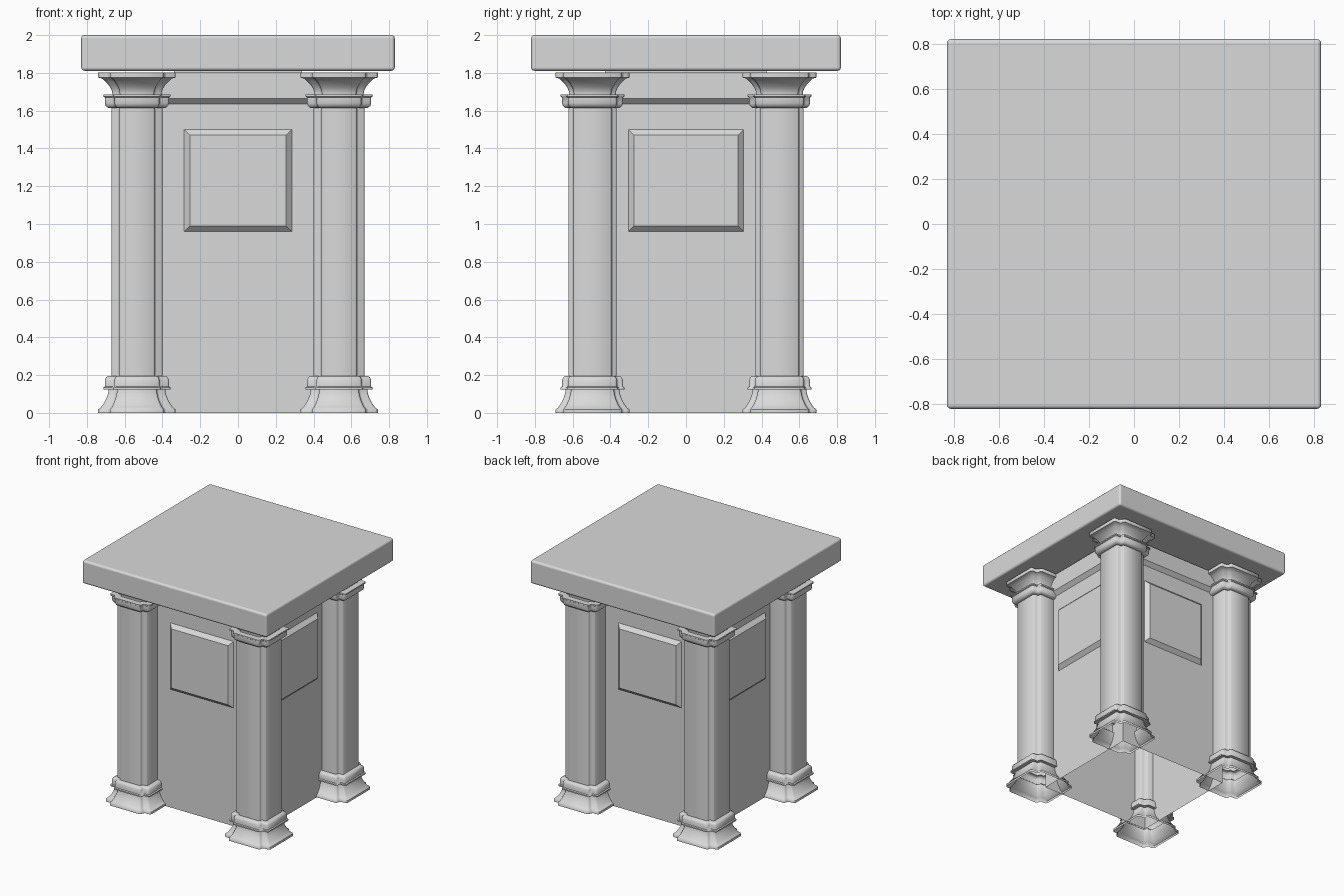
import bpy
import bmesh
from math import radians

cube = bpy.data.objects.get("Cube")
if cube:
    bpy.data.objects.remove(cube, do_unlink=True)

stone = bpy.data.materials.new("light_grey_stone")
stone.use_nodes = True
GREY = (0.7, 0.7, 0.7, 1)
stone.diffuse_color = GREY
stone.node_tree.nodes["Principled BSDF"].inputs["Base Color"].default_value = GREY


def finish(name, bm, smooth):
    bmesh.ops.recalc_face_normals(bm, faces=bm.faces)
    mesh = bpy.data.meshes.new(name)
    bm.to_mesh(mesh)
    bm.free()
    obj = bpy.data.objects.new(name, mesh)
    bpy.context.collection.objects.link(obj)
    mesh.materials.append(stone)
    if smooth:
        bpy.ops.object.select_all(action='DESELECT')
        obj.select_set(True)
        bpy.context.view_layer.objects.active = obj
        bpy.ops.object.shade_smooth_by_angle(angle=radians(50))
    return obj


def loft(name, rings, caps=(), smooth=False):
    """Skin a stack of equal-length closed loops; caps lists the loops to fill."""
    bm = bmesh.new()
    loops = [[bm.verts.new(p) for p in ring] for ring in rings]
    n = len(loops[0])
    for a, b in zip(loops, loops[1:]):
        for i in range(n):
            j = (i + 1) % n
            bm.faces.new((a[i], a[j], b[j], b[i]))
    for k in caps:
        bm.faces.new(loops[k])
    return finish(name, bm, smooth)


def rect(hx, hy, z):
    return [(-hx, -hy, z), (hx, -hy, z), (hx, hy, z), (-hx, hy, z)]


BX, BY = 0.497, 0.462     # core half sizes
CX, CY = 0.535, 0.495     # column centres
OUT = 0.03                # relief of panels and frieze

# Hollow core walls, open below, rising into a frieze with a sloped underside
loft("core_walls", [rect(BX, BY, 0), rect(BX, BY, 1.635),
                    rect(BX + OUT, BY + OUT, 1.665),
                    rect(BX + OUT, BY + OUT, 1.803)])
loft("bearing_course", [rect(0.34, 0.43, 1.80), rect(0.34, 0.43, 1.812)])

# Roof slab with rounded edges
roof = loft("roof_slab", [rect(0.83, 0.82, 1.811), rect(0.83, 0.82, 2)], caps=(0, -1))
bevel = roof.modifiers.new("rounded_edges", 'BEVEL')
bevel.width = 0.018
bevel.segments = 3
bevel.harden_normals = True
roof.data.shade_smooth()

# Raised panels with chamfered borders on all four sides
Z0, Z1 = 0.96, 1.50


def panel(name, half, place):
    def ring(inset, out):
        h = half - inset
        return [place(u, out, z) for u, z in ((-h, Z0 + inset), (h, Z0 + inset),
                                              (h, Z1 - inset), (-h, Z1 - inset))]
    loft(name, [ring(0, 0), ring(OUT, OUT)], caps=(-1,))


for s, front, side in ((-1, "front", "right"), (1, "back", "left")):
    panel(front + "_panel", 0.285, lambda u, o, z: (u, s * (BY + o), z))
    panel(side + "_panel", 0.305, lambda u, o, z: (s * (BX + o), u, z))


# Columns: stepped-corner plan swept along a moulded profile
def flare(r0, z0, r1, z1, steps=6):
    """Hollow curve that starts wide at z0 and straightens towards z1."""
    return [(r1 + (r0 - r1) * (1 - t) ** 1.8, z0 + (z1 - z0) * t)
            for t in (i / steps for i in range(steps + 1))]


base = ([(0.205, 0), (0.205, 0.018)]
        + flare(0.19, 0.03, 0.15, 0.125)
        + [(0.178, 0.125), (0.178, 0.135), (0.17, 0.14), (0.17, 0.175),
           (0.162, 0.19), (0.152, 0.195), (0.135, 0.195)])
capital = ([(0.135, 1.615), (0.152, 1.615), (0.165, 1.625), (0.17, 1.64), (0.17, 1.67),
            (0.178, 1.675), (0.178, 1.685), (0.13, 1.685)]
           + flare(0.185, 1.77, 0.13, 1.69)[::-1]
           + [(0.205, 1.775), (0.205, 1.803)])


def plan(cx, cy, r, z):
    ax, ay = r, r * 0.95           # arm reach
    ix, iy = r * 0.70, r * 0.76    # arm half width
    e = r * 0.06                   # eased corners
    corner = [(ax, iy - e), (ax - e, iy), (ix + e, iy),
              (ix, iy + e), (ix, ay - e), (ix - e, ay)]
    pts = (corner + [(-x, y) for x, y in reversed(corner)]
           + [(-x, -y) for x, y in corner] + [(x, -y) for x, y in reversed(corner)])
    return [(cx + x, cy + y, z) for x, y in pts]


for sx, side in ((-1, "right"), (1, "left")):
    for sy, end in ((-1, "front"), (1, "back")):
        loft(f"{end}_{side}_column",
             [plan(sx * CX, sy * CY, r, z) for r, z in base + capital], smooth=True)
